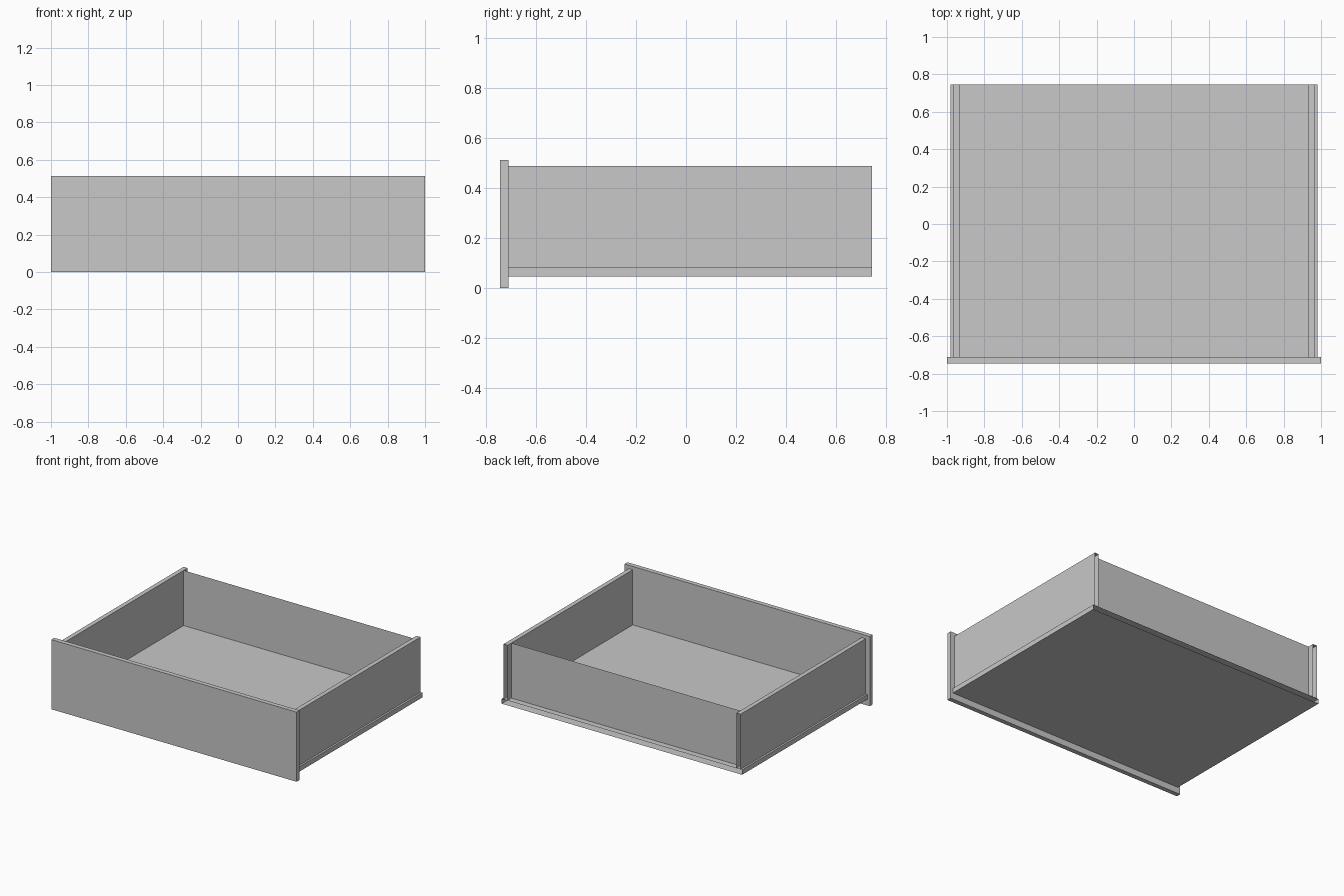
import bpy
import bmesh
from mathutils import Vector

cube = bpy.data.objects.get("Cube")
if cube:
    bpy.data.objects.remove(cube, do_unlink=True)

grey = bpy.data.materials.new("plain_grey")
grey.use_nodes = True
colour = (0.58, 0.58, 0.58, 1)
grey.diffuse_color = colour
grey.node_tree.nodes["Principled BSDF"].inputs["Base Color"].default_value = colour

# Main dimensions
BACK = 0.746          # rear end of the drawer
FRONT_INNER = -0.712  # inner face of the front panel
FLOOR = 0.082         # top of the bottom board
RIM = 0.488           # top of the sides and back
INNER, OUTER = 0.933, 0.966


def panel(name, low, high, keep=lambda normal: True):
    """Box between two corners, keeping only faces whose normal passes."""
    low, high = Vector(low), Vector(high)
    bm = bmesh.new()
    bmesh.ops.create_cube(bm, size=1)
    bm.normal_update()
    unwanted = [f for f in bm.faces if not keep(f.normal)]
    bmesh.ops.delete(bm, geom=unwanted, context='FACES')
    bmesh.ops.scale(bm, vec=high - low, verts=bm.verts)
    bmesh.ops.translate(bm, vec=(low + high) / 2, verts=bm.verts)
    mesh = bpy.data.meshes.new(name)
    bm.to_mesh(mesh)
    bm.free()
    mesh.materials.append(grey)
    obj = bpy.data.objects.new(name, mesh)
    bpy.context.collection.objects.link(obj)
    return obj


def open_back(normal):
    return normal.y < 0.5


def rear_face_only(normal):
    return normal.y > 0.5


# Front panel, wider and taller than the box behind it
panel("front_panel", (-1, -BACK, 0), (1, FRONT_INNER, 0.513))

# Hollow bottom board, open at its rear edge
panel("bottom_board", (-0.98, FRONT_INNER, 0.046), (0.98, BACK, FLOOR), open_back)

# Hollow side walls, open at their rear edges
for name, x in (("left_side", INNER), ("right_side", -OUTER)):
    panel(name, (x, FRONT_INNER, FLOOR), (x + OUTER - INNER, BACK, RIM), open_back)

# Thin back sheet, set in from the rear edge
panel("back_sheet", (-INNER, 0.69, FLOOR), (INNER, 0.70, RIM), rear_face_only)
